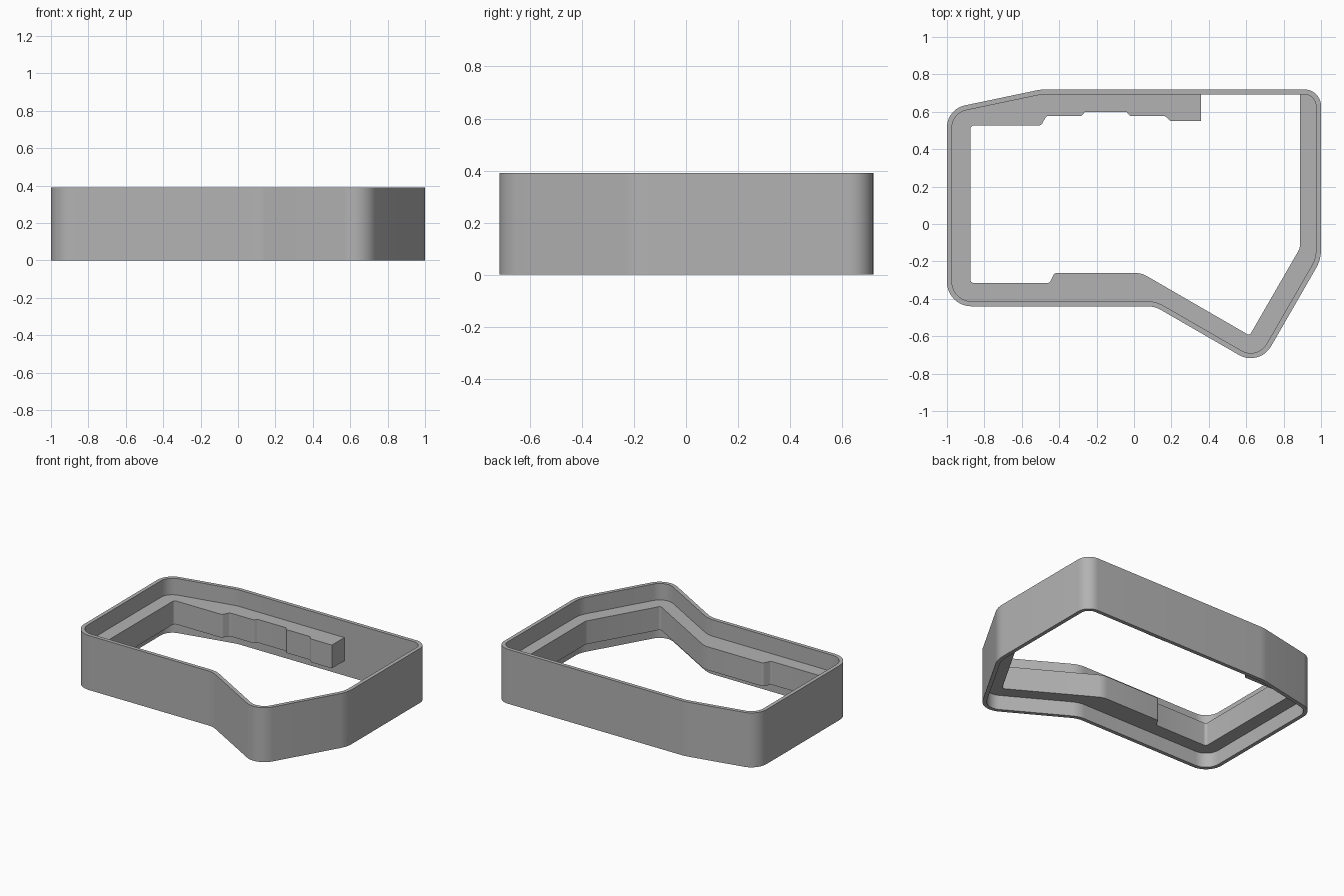
import bpy
import bmesh
import math
from mathutils import Vector

cube = bpy.data.objects.get("Cube")
if cube:
    bpy.data.objects.remove(cube, do_unlink=True)

HEIGHT = 0.39
WALL = 0.027
LEDGE_BOTTOM, LEDGE_TOP = 0.105, 0.272

grey = bpy.data.materials.new("plain grey")
grey.use_nodes = True
colour = (0.45, 0.45, 0.45, 1)
grey.diffuse_color = colour
grey.node_tree.nodes["Principled BSDF"].inputs["Base Color"].default_value = colour


def inset(corners, t):
    """Move every edge of a counter-clockwise outline inward, adjusting radii."""
    result = []
    n = len(corners)
    for i, (x, y, r) in enumerate(corners):
        p = Vector((x, y))
        a = (p - Vector(corners[i - 1][:2])).normalized()
        b = (Vector(corners[(i + 1) % n][:2]) - p).normalized()
        na, nb = Vector((-a.y, a.x)), Vector((-b.y, b.x))
        q = p + (na + nb) * t / (1 + na.dot(nb))
        turn = a.x * b.y - a.y * b.x
        result.append((q.x, q.y, r - t if turn > 0 else r + t))
    return result


def rounded(corners, steps=10):
    """Turn (x, y, radius) corners into points along a filleted outline."""
    points = []
    n = len(corners)
    for i, (x, y, r) in enumerate(corners):
        p = Vector((x, y))
        if r <= 0:
            points.append(p)
            continue
        a = (Vector(corners[i - 1][:2]) - p).normalized()
        b = (Vector(corners[(i + 1) % n][:2]) - p).normalized()
        half = a.angle(b) / 2
        centre = p + (a + b).normalized() * r / math.sin(half)
        start = p + a * r / math.tan(half) - centre
        end = p + b * r / math.tan(half) - centre
        sweep = math.atan2(start.x * end.y - start.y * end.x, start.dot(end))
        for k in range(steps + 1):
            t = sweep * k / steps
            c, s = math.cos(t), math.sin(t)
            points.append(centre + Vector((start.x * c - start.y * s,
                                           start.x * s + start.y * c)))
    return points


def finish(bm, name):
    bmesh.ops.recalc_face_normals(bm, faces=bm.faces)
    mesh = bpy.data.meshes.new(name)
    bm.to_mesh(mesh)
    bm.free()
    mesh.materials.append(grey)
    obj = bpy.data.objects.new(name, mesh)
    bpy.context.collection.objects.link(obj)
    bpy.ops.object.select_all(action="DESELECT")
    obj.select_set(True)
    bpy.context.view_layer.objects.active = obj
    bpy.ops.object.shade_smooth_by_angle(angle=math.radians(30))
    return obj


# Outer outline, counter-clockwise from the back: x, y, corner radius
outline = [
    (-0.495, 0.72, 0.3), (-1, 0.614, 0.12), (-1, -0.44, 0.13),
    (0.11, -0.44, 0.15), (0.67, -0.763, 0.125), (1, -0.19, 0.2),
    (1, 0.72, 0.09),
]

# Outer wall: a thin open ring
bm = bmesh.new()
loops = []
for corners, z in ((outline, 0), (outline, HEIGHT),
                   (inset(outline, WALL), HEIGHT), (inset(outline, WALL), 0)):
    loops.append([bm.verts.new((p.x, p.y, z)) for p in rounded(corners)])
for j, loop in enumerate(loops):
    following = loops[(j + 1) % 4]
    for i in range(len(loop)):
        k = (i + 1) % len(loop)
        bm.faces.new((loop[i], loop[k], following[k], following[i]))
finish(bm, "outer_wall")

# Inner ledge: follows the wall, open along the right part of the back
S = 0.02
seat = inset(outline, WALL * 0.8)
back = seat[0][1]
inner_edge = [
    (0.887, back, 0), (0.887, -0.13, 0.06), (0.618, -0.596, 0.015),
    (0.04, -0.262, 0.12), (-0.425, -0.262, S), (-0.452, -0.316, S),
    (-0.875, -0.316, S), (-0.875, 0.527, S), (-0.497, 0.527, S),
    (-0.468, 0.578, S), (-0.28, 0.578, 0.01), (-0.262, 0.6, 0.01),
    (-0.04, 0.6, 0.01), (-0.022, 0.578, 0.01), (0.165, 0.578, S),
    (0.192, 0.552, 0.01), (0.357, 0.552, 0), (0.357, back, 0),
]
bm = bmesh.new()
face = bm.faces.new([bm.verts.new((p.x, p.y, LEDGE_BOTTOM))
                     for p in rounded(seat + inner_edge, 6)])
raised = bmesh.ops.extrude_face_region(bm, geom=[face], use_keep_orig=True)
top = [v for v in raised["geom"] if isinstance(v, bmesh.types.BMVert)]
bmesh.ops.translate(bm, verts=top, vec=(0, 0, LEDGE_TOP - LEDGE_BOTTOM))
finish(bm, "inner_ledge")
